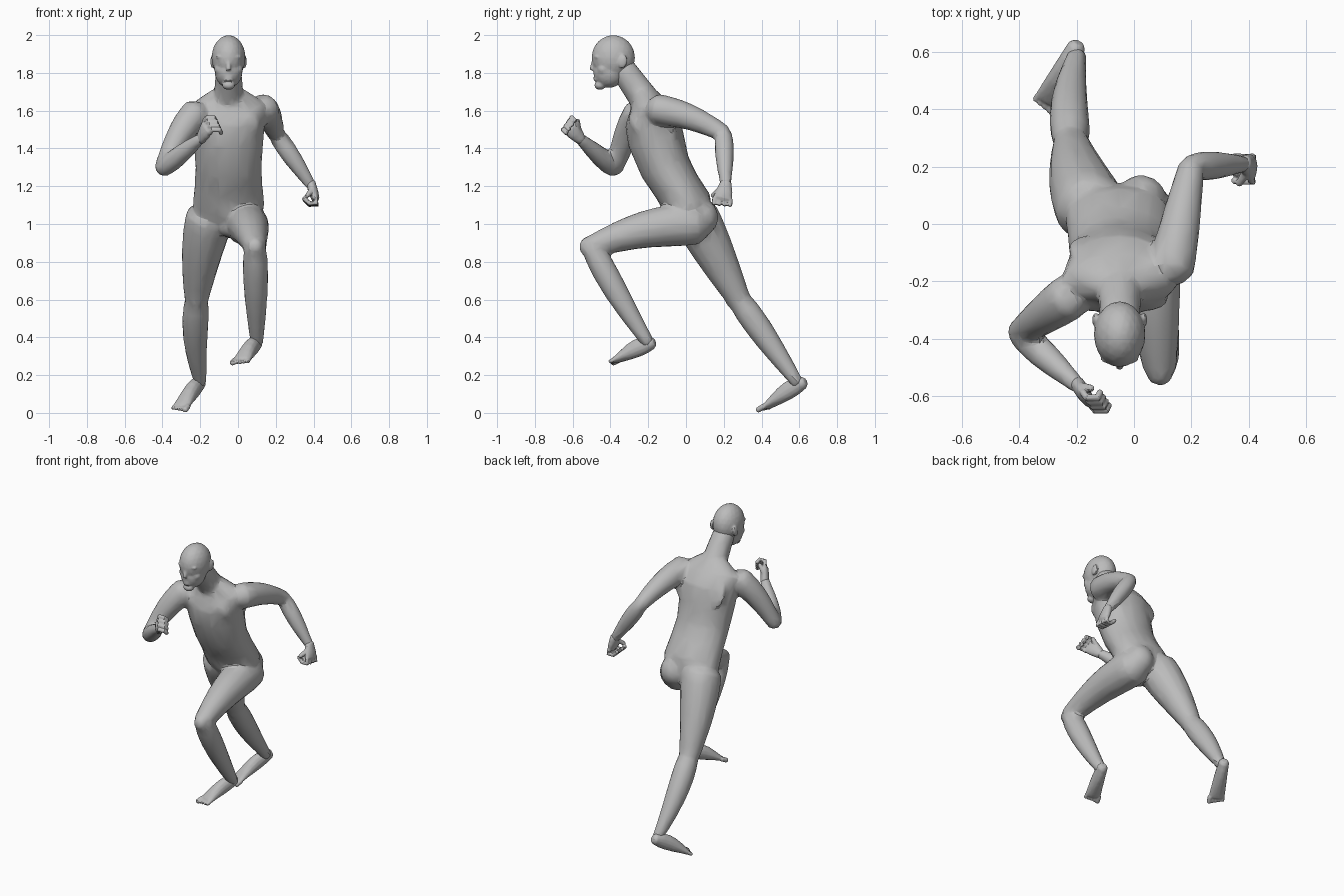
import bpy, bmesh, math
from mathutils import Vector, Matrix

cube = bpy.data.objects.get("Cube")
if cube:
    bpy.data.objects.remove(cube, do_unlink=True)

X, Y, Z = Vector((1, 0, 0)), Vector((0, 1, 0)), Vector((0, 0, 1))
MIDLINE = -.05

clay = bpy.data.materials.new("grey clay")
clay.use_nodes = True
clay.diffuse_color = (.5, .5, .5, 1)
clay.node_tree.nodes["Principled BSDF"].inputs["Base Color"].default_value = clay.diffuse_color


def loft(bm, side, sections, sides=14):
    """Closed tube through (centre, half width, half depth); width lies along side."""
    centres = [Vector(section[0]) for section in sections]
    last = len(centres) - 1
    stations = []
    for i, (centre, width, depth) in enumerate(sections):
        tangent = (centres[min(i + 1, last)] - centres[max(i - 1, 0)]).normalized()
        wide = (side - tangent * side.dot(tangent)).normalized()
        deep = tangent.cross(wide) * depth
        wide = wide * width
        cap = tangent * min(width, depth) / 2
        if i == 0:
            stations.append((centres[i] - cap, wide * .6, deep * .6))
        stations.append((centres[i], wide, deep))
        if i == last:
            stations.append((centres[i] + cap, wide * .6, deep * .6))
    angles = [math.tau * k / sides for k in range(sides)]
    rings = [[bm.verts.new(centre + wide * math.cos(a) + deep * math.sin(a)) for a in angles]
             for centre, wide, deep in stations]
    for lower, upper in zip(rings, rings[1:]):
        for k in range(sides):
            bm.faces.new((lower[k - 1], lower[k], upper[k], upper[k - 1]))
    bm.faces.new(rings[0][::-1])
    bm.faces.new(rings[-1])


def limb(bm, side, start, end, thick, thin, bulge, bow=Vector(), steps=8):
    """Tapering limb between two joints, swelling near its start and bowed at the middle."""
    sections = []
    for i in range(steps + 1):
        t = i / steps
        radius = thick + (thin - thick) * t + bulge * math.sin(math.pi * t ** .7)
        sections.append((start.lerp(end, t) + bow * math.sin(math.pi * t), radius, radius))
    loft(bm, side, sections)


def ball(bm, place, size, tilt=0):
    """Ellipsoid muscle or feature, tilted about the x axis."""
    matrix = Matrix.Translation(place) @ Matrix.Rotation(tilt, 4, "X") @ Matrix.Diagonal((*size, 1))
    bmesh.ops.create_icosphere(bm, subdivisions=3, radius=1, matrix=matrix)


def pair(bm, offset, y, z, size, tilt=0):
    """Matching ellipsoids on both sides of the midline."""
    for sign in (-1, 1):
        ball(bm, (MIDLINE + sign * offset, y, z), size, tilt)


def finish(name, bm, voxel, ratio, smoothing):
    """Fuse the overlapping volumes into one faceted skin."""
    bmesh.ops.recalc_face_normals(bm, faces=bm.faces)
    mesh = bpy.data.meshes.new(name)
    bm.to_mesh(mesh)
    bm.free()
    ob = bpy.data.objects.new(name, mesh)
    bpy.context.collection.objects.link(ob)
    fuse = ob.modifiers.new("fuse", "REMESH")
    fuse.mode = "VOXEL"
    fuse.voxel_size = voxel
    soften = ob.modifiers.new("soften", "SMOOTH")
    soften.iterations = smoothing
    facet = ob.modifiers.new("facet", "DECIMATE")
    facet.ratio = ratio
    bpy.context.view_layer.update()
    graph = bpy.context.evaluated_depsgraph_get()
    skin = bpy.data.meshes.new_from_object(ob.evaluated_get(graph))
    ob.modifiers.clear()
    ob.data = skin
    skin.name = name
    skin.materials.clear()
    skin.materials.append(clay)
    bpy.ops.object.select_all(action="DESELECT")
    ob.select_set(True)
    bpy.context.view_layer.objects.active = ob
    bpy.ops.object.shade_smooth_by_angle(angle=math.radians(25))


def make_hand(name, wrist, reach, thumb_side, curl):
    """Palm, four curled fingers and a thumb."""
    bm = bmesh.new()
    reach = reach.normalized()
    across = (thumb_side - reach * thumb_side.dot(reach)).normalized()
    knuckles = wrist + reach * .07 + across * .01
    loft(bm, across, [(wrist - reach * .02, .03, .026), (wrist.lerp(knuckles, .5), .045, .026),
                      (knuckles, .05, .022)])
    for i in range(4):
        root = knuckles + across * (i - 1.5) * .028
        path = [root, root + reach * .03, root + reach * .03 + curl * .04, root + curl * .06]
        loft(bm, across, [(point, .013, .013) for point in path], 8)
    base = wrist + reach * .02 + across * .025
    limb(bm, reach, base, base + reach * .04 + across * .04 + curl * .04, .018, .012, 0, steps=3)
    finish(name, bm, .005, .3, 1)


def make_foot(name, heel, sole_ball, inner):
    """Heel to ball as one tapering form with a raised instep, then five toes."""
    bm = bmesh.new()
    ahead = (sole_ball - heel).normalized()
    across = ahead.cross(Z).normalized() * inner
    sections = []
    for i in range(6):
        t = i / 5
        arch = .02 * math.sin(math.pi * t ** .8)
        centre = heel.lerp(sole_ball, t) + Z * arch / 2
        sections.append((centre, .032 + .018 * t, .034 - .016 * t + arch))
    loft(bm, across, sections)
    for i in range(5):
        root = sole_ball + across * (2 - i) * .02
        radius = .011 if i else .015
        limb(bm, across, root, root + ahead * (.04 - .005 * i), radius, radius, 0, steps=2)
    finish(name, bm, .005, .3, 1)


# Joints of the running pose
left_shoulder, left_elbow, left_wrist = Vector((.13, -.16, 1.61)), Vector((.2, .2, 1.48)), Vector((.39, .21, 1.2))
right_shoulder, right_elbow, right_wrist = Vector((-.22, -.25, 1.59)), Vector((-.4, -.38, 1.29)), Vector((-.19, -.57, 1.46))
left_hip, left_knee, left_ankle = Vector((.04, .06, 1)), Vector((.09, -.5, .88)), Vector((.1, -.2, .37))
right_hip, right_knee, right_ankle = Vector((-.15, .05, 1.04)), Vector((-.22, .28, .6)), Vector((-.2, .59, .16))

# Torso leaning forward, and neck
body = bmesh.new()
trunk = [(.05, 1, .16, .1), (.01, 1.1, .19, .13), (-.05, 1.2, .18, .125), (-.11, 1.3, .175, .135),
         (-.16, 1.45, .185, .15), (-.18, 1.55, .195, .145), (-.2, 1.63, .2, .1), (-.22, 1.68, .13, .07)]
loft(body, X, [((MIDLINE, y, z), width, depth) for y, z, width, depth in trunk], 20)
limb(body, X, Vector((MIDLINE, -.22, 1.66)), Vector((MIDLINE, -.34, 1.83)), .08, .068, 0)

# Chest, shoulder blade, buttock and groin muscles
pair(body, .08, -.26, 1.52, (.09, .04, .08), .3)
pair(body, .1, -.085, 1.54, (.08, .025, .1), .4)
pair(body, .075, .08, 1.04, (.09, .09, .1), .3)
ball(body, (MIDLINE, -.02, .98), (.05, .06, .05))

# Arms: left swung back, right bent in front
limb(body, Z, left_shoulder, left_elbow, .08, .046, .006, Z * .02)
limb(body, Y, left_elbow, left_wrist, .042, .027, .014)
limb(body, Y, right_shoulder, right_elbow, .08, .046, .006, Z * .03)
limb(body, Z, right_elbow, right_wrist, .044, .027, .014)

# Legs: left knee raised, right pushing off behind
limb(body, X, left_hip, left_knee, .11, .06, .015, Z * .03)
limb(body, X, left_knee, left_ankle, .056, .034, .018, Y * -.01)
ball(body, left_knee - Y * .025, (.045, .04, .05))
limb(body, X, right_hip, right_knee, .125, .064, .01, X * -.01)
limb(body, X, right_knee, right_ankle, .06, .033, .018, X * -.015)
ball(body, right_knee - Y * .03, (.045, .04, .05))
finish("body", body, .012, .09, 4)

# Head: cranium, jaw and chin
head = bmesh.new()
ball(head, (MIDLINE, -.385, 1.88), (.09, .115, .12))
ball(head, (MIDLINE, -.405, 1.81), (.074, .085, .09), -.3)
ball(head, (MIDLINE, -.455, 1.735), (.034, .03, .025))

# Nose, lips, brows, eyes, cheeks and ears
limb(head, X, Vector((MIDLINE, -.488, 1.87)), Vector((MIDLINE, -.497, 1.82)), .009, .014, 0)
for z in (1.765, 1.778):
    ball(head, (MIDLINE, -.475, z), (.026, .015, .009))
ball(head, (MIDLINE, -.45, 1.78), (.045, .034, .04))
pair(head, .034, -.468, 1.885, (.034, .02, .012))
pair(head, .033, -.463, 1.86, (.018, .014, .01))
pair(head, .04, -.435, 1.82, (.036, .036, .035))
pair(head, .084, -.335, 1.86, (.012, .024, .036), -.2)
finish("head", head, .006, .25, 2)

make_hand("left_hand", left_wrist, Vector((.3, -.1, -1)), -Y, -X)
make_hand("right_hand", right_wrist, Vector((.4, -.6, .6)), Z, X)
make_foot("left_foot", left_ankle + Y * .02, Vector((.02, -.37, .28)), 1)
make_foot("right_foot", right_ankle + Y * .03, Vector((-.3, .43, .035)), -1)
